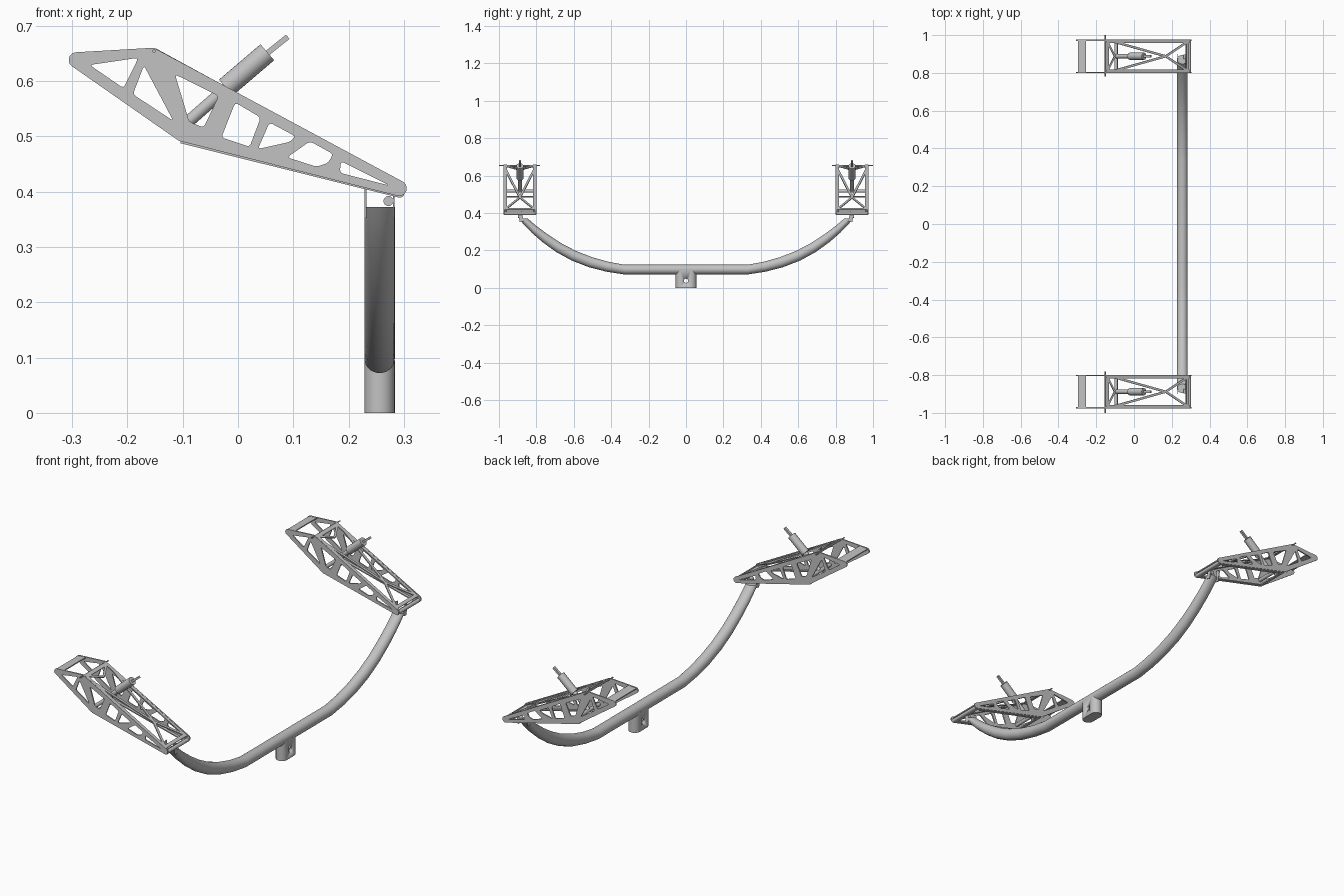
import bpy, bmesh, math
from mathutils import Vector, Matrix, geometry

cube = bpy.data.objects.get("Cube")
if cube:
    bpy.data.objects.remove(cube, do_unlink=True)

mat = bpy.data.materials.new("satin grey")
mat.use_nodes = True
mat.diffuse_color = (0.54, 0.54, 0.54, 1)
mat.node_tree.nodes["Principled BSDF"].inputs["Base Color"].default_value = mat.diffuse_color


def finish(name, bm, smooth=False):
    bmesh.ops.recalc_face_normals(bm, faces=bm.faces)
    me = bpy.data.meshes.new(name)
    bm.to_mesh(me)
    bm.free()
    ob = bpy.data.objects.new(name, me)
    bpy.context.collection.objects.link(ob)
    me.materials.append(mat)
    if smooth:
        bpy.ops.object.select_all(action='DESELECT')
        ob.select_set(True)
        bpy.context.view_layer.objects.active = ob
        bpy.ops.object.shade_smooth_by_angle(angle=math.radians(35))
    return ob


def rod(name, p, q, r, sides=24):
    p, q = Vector(p), Vector(q)
    turn = (q - p).to_track_quat('Z', 'Y').to_matrix().to_4x4()
    bm = bmesh.new()
    bmesh.ops.create_cone(bm, cap_ends=True, segments=sides, radius1=r, radius2=r,
                          depth=(q - p).length, matrix=Matrix.Translation((p + q) / 2) @ turn)
    return finish(name, bm, True)


def add_bar(bm, p, q, w, t, normal):
    """Flat bar from p to q, w wide in its plane and t thick along the normal."""
    p, q, n = Vector(p), Vector(q), Vector(normal).normalized()
    d = (q - p).normalized()
    m = Matrix((d * (q - p).length, n.cross(d) * w, n * t)).transposed().to_4x4()
    bmesh.ops.create_cube(bm, size=1, matrix=Matrix.Translation((p + q) / 2) @ m)


def round_corners(pts, r=0.006):
    pts = [Vector(p) for p in pts]
    out = []
    for i, p in enumerate(pts):
        to_prev, to_next = pts[i - 1] - p, pts[(i + 1) % len(pts)] - p
        a = p + to_prev.normalized() * min(r, to_prev.length * .3)
        b = p + to_next.normalized() * min(r, to_next.length * .3)
        out += [a, a * 0.25 + p * 0.5 + b * 0.25, b]
    return out


def cut_plate(name, loops, thick, matrix):
    """Sheet with holes: the first loop is the outline."""
    cu = bpy.data.curves.new(name, 'CURVE')
    cu.dimensions, cu.fill_mode, cu.extrude = '2D', 'BOTH', thick / 2
    for loop in loops:
        sp = cu.splines.new('POLY')
        sp.points.add(len(loop) - 1)
        for pt, c in zip(sp.points, loop):
            pt.co = (c[0], c[1], 0, 1)
        sp.use_cyclic_u = True
    tmp = bpy.data.objects.new(name, cu)
    bpy.context.collection.objects.link(tmp)
    me = bpy.data.meshes.new_from_object(tmp.evaluated_get(bpy.context.evaluated_depsgraph_get()))
    bpy.data.objects.remove(tmp)
    bm = bmesh.new()
    bm.from_mesh(me)
    bmesh.ops.remove_doubles(bm, verts=bm.verts, dist=1e-5)
    bm.transform(matrix)
    return finish(name, bm)


def circle(c, r, n=24):
    return [Vector((c[0] + r * math.cos(k * math.tau / n), c[1] + r * math.sin(k * math.tau / n)))
            for k in range(n)]


# Side plate profile: hull around four rounded corners, with truss openings
dots = [p for c, r in (((-.292, .638), .014), ((-.155, .648), .012),
                       ((.291, .406), .014), ((-.102, .503), .012)) for p in circle(c, r)]
outline = [dots[i] for i in geometry.convex_hull_2d(dots)]
openings = [
    [(-.268, .629), (-.180, .642), (-.207, .587)],
    [(-.170, .628), (-.117, .528), (-.190, .576)],
    [(-.114, .612), (-.035, .573), (-.062, .516), (-.088, .526)],
    [(-.005, .561), (.041, .534), (.021, .481), (-.030, .498)],
    [(.057, .525), (.104, .500), (.094, .490), (.036, .477)],
    [(.130, .491), (.172, .468), (.163, .452), (.142, .445), (.089, .462)],
    [(.186, .455), (.274, .411), (.184, .434)],
]
loops = [outline] + [round_corners(h) for h in openings]

# Main boom: oval tube, straight in the middle, arms rising to level-cut ends
BX = 0.256
half = [(.33, .098, .026), (.42, .113, .027), (.51, .137, .028), (.60, .172, .028), (.68, .215, .027),
        (.75, .263, .025), (.81, .311, .022), (.855, .353, .019), (.895, .398, .016)]
path = [(-y, z, r) for y, z, r in reversed(half)] + half
bm = bmesh.new()
rings = []
for i, (y, z, r) in enumerate(path):
    a, b = path[max(i - 1, 0)], path[min(i + 1, len(path) - 1)]
    t = Vector((0, b[0] - a[0], b[1] - a[1])).normalized()
    up = Vector((0, -t.z, t.y))
    rings.append([bm.verts.new(Vector((BX + .0275 * c.x, y, z)) + up * c.y * r)
                  for c in circle((0, 0), 1, 28)])
for a, b in zip(rings, rings[1:]):
    for k in range(28):
        bm.faces.new((a[k], a[k - 1], b[k - 1], b[k]))
cut = bmesh.ops.bisect_plane(bm, geom=bm.verts[:] + bm.edges[:] + bm.faces[:], clear_outer=True,
                             plane_co=(0, 0, .372), plane_no=(0, 0, 1))
bmesh.ops.holes_fill(bm, edges=[e for e in bm.edges if e.is_boundary])
finish("boom_tube", bm, True)

# Mounting socket: rounded block with a cross bolt hole
bm = bmesh.new()
stadium = [Vector((BX + p.x, p.y + math.copysign(.0275, p.y), 0)) for p in circle((0, 0), .0275, 32)]
base = bm.faces.new([bm.verts.new(p) for p in stadium])
top = bmesh.ops.extrude_face_region(bm, geom=[base])
bmesh.ops.translate(bm, vec=(0, 0, .095), verts=[v for v in top["geom"] if isinstance(v, bmesh.types.BMVert)])
socket = finish("mount_socket", bm, True)
cutter = rod("bolt_hole_cutter", (BX - .1, 0, .038), (BX + .1, 0, .038), .011)
cutter.hide_render = True
cutter.hide_set(True)
cutter.display_type = 'WIRE'
bolt = socket.modifiers.new("bolt hole", 'BOOLEAN')
bolt.object, bolt.operation = cutter, 'DIFFERENCE'

# End frames, one at each boom tip
MID, HW = 0.888, 0.085
for s, side in ((1, "back"), (-1, "front")):
    def P(x, y, z):
        return (x, s * (MID + y), z)

    for e, which in ((1, "outer"), (-1, "inner")):
        cut_plate(f"{side}_{which}_side_plate", loops, .006,
                  Matrix.Translation(P(0, e * HW, 0)) @ Matrix.Rotation(math.pi / 2, 4, 'X'))

    # Lattice sheets: braced upper one, open lower one
    for name, a, b in (("upper", (-.150, .657), (.292, .416)),
                       ("lower", (-.104, .490), (.290, .392))):
        n = Vector((a[1] - b[1], 0, b[0] - a[0]))
        T, I = .005, HW - .008

        def on(f, y):
            return P(a[0] + (b[0] - a[0]) * f, y, a[1] + (b[1] - a[1]) * f)

        bm = bmesh.new()
        for e in (1, -1):
            add_bar(bm, on(0, e * I), on(1, e * I), .016, T, n)
            if name == "upper":
                add_bar(bm, on(.98, e * I), on(.72, 0), .012, T, n)
                add_bar(bm, on(.72, 0), on(.10, e * I), .012, T, n)
                add_bar(bm, on(.02, e * I), on(.11, 0), .010, T, n)
        for f in (.02, .98):
            add_bar(bm, on(f, -HW), on(f, HW), .016, T, n)
        finish(f"{side}_{name}_lattice", bm)

    # Nose strip, cross bars and hinge pin
    bm = bmesh.new()
    add_bar(bm, P(-.297, 0, .647), P(-.255, 0, .651), HW * 2, .005, (-.09, 0, 1))
    finish(f"{side}_nose_strip", bm)
    rod(f"{side}_strut_cross_bar", P(-.095, -HW, .518), P(-.095, HW, .518), .009)
    rod(f"{side}_tail_cross_bar", P(.292, -HW, .398), P(.292, HW, .398), .009)
    rod(f"{side}_hinge_pin", P(-.152, -.108, .654), P(-.152, .112, .654), .003, 12)

    # Actuator: lower rod, cylinder body, upper blade
    rod(f"{side}_actuator_rod", P(-.095, 0, .522), P(-.015, 0, .592), .011)
    rod(f"{side}_actuator_body", P(-.022, 0, .588), P(.053, 0, .652), .019)
    bm = bmesh.new()
    add_bar(bm, P(.050, 0, .648), P(.090, 0, .680), .012, .010, (-.625, 0, .78))
    finish(f"{side}_actuator_blade", bm)

    # Fork and pin joining the frame to the boom
    bm = bmesh.new()
    for x in (.2305, .2815):
        add_bar(bm, P(x, -.010, .355), P(x, .002, .408), .022, .003, (1, 0, 0))
    finish(f"{side}_fork", bm)
    rod(f"{side}_fork_pin", P(.272, -.014, .383), P(.272, .010, .383), .009)
